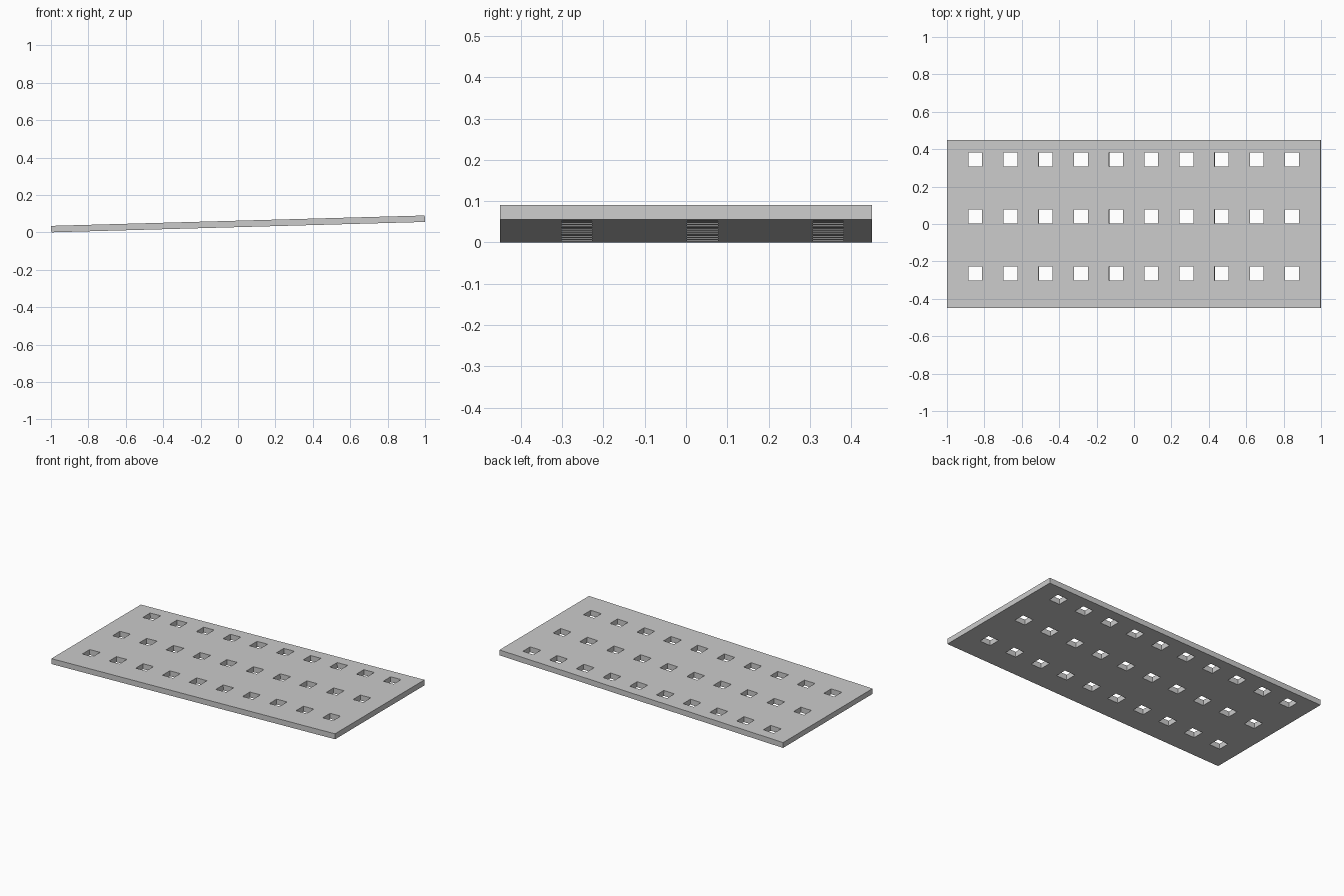
import bpy, bmesh, math
from mathutils import Matrix

if "Cube" in bpy.data.objects:
    bpy.data.objects.remove(bpy.data.objects["Cube"])

LENGTH, WIDTH, THICK = 1.9983, 0.90, 0.0345
RISE = 0.0555
HOLE = 0.074
hole_x = [-0.0015 + 0.1882 * (i - 4.5) for i in range(10)]
hole_y = [0.04 + 0.3045 * (j - 1) for j in range(3)]


def cuts(centres, size):
    """Outer limits plus both sides of every hole; odd intervals are holes."""
    inner = [c + s * HOLE / 2 for c in centres for s in (-1, 1)]
    return [-size / 2] + inner + [size / 2]


xs, ys = cuts(hole_x, LENGTH), cuts(hole_y, WIDTH)
bm = bmesh.new()

# bottom sheet with square openings
grid = [[bm.verts.new((x, y, 0)) for y in ys] for x in xs]
for i in range(len(xs) - 1):
    for j in range(len(ys) - 1):
        if i % 2 and j % 2:
            continue
        bm.faces.new((grid[i][j], grid[i + 1][j], grid[i + 1][j + 1], grid[i][j + 1]))

# thickness
ext = bmesh.ops.extrude_face_region(bm, geom=bm.faces[:], use_keep_orig=True)
top = [g for g in ext["geom"] if isinstance(g, bmesh.types.BMVert)]
bmesh.ops.translate(bm, vec=(0, 0, THICK), verts=top)
bmesh.ops.recalc_face_normals(bm, faces=bm.faces[:])

# gentle tilt, right end raised, then rest the low edge on the ground
bm.transform(Matrix.Rotation(-math.asin(RISE / LENGTH), 4, 'Y'))
low = min(v.co.z for v in bm.verts)
mid = (min(v.co.x for v in bm.verts) + max(v.co.x for v in bm.verts)) / 2
bm.transform(Matrix.Translation((-mid, 0, -low)))

mesh = bpy.data.meshes.new("perforated_plate")
bm.to_mesh(mesh)
bm.free()
plate = bpy.data.objects.new("perforated_plate", mesh)
bpy.context.collection.objects.link(plate)
